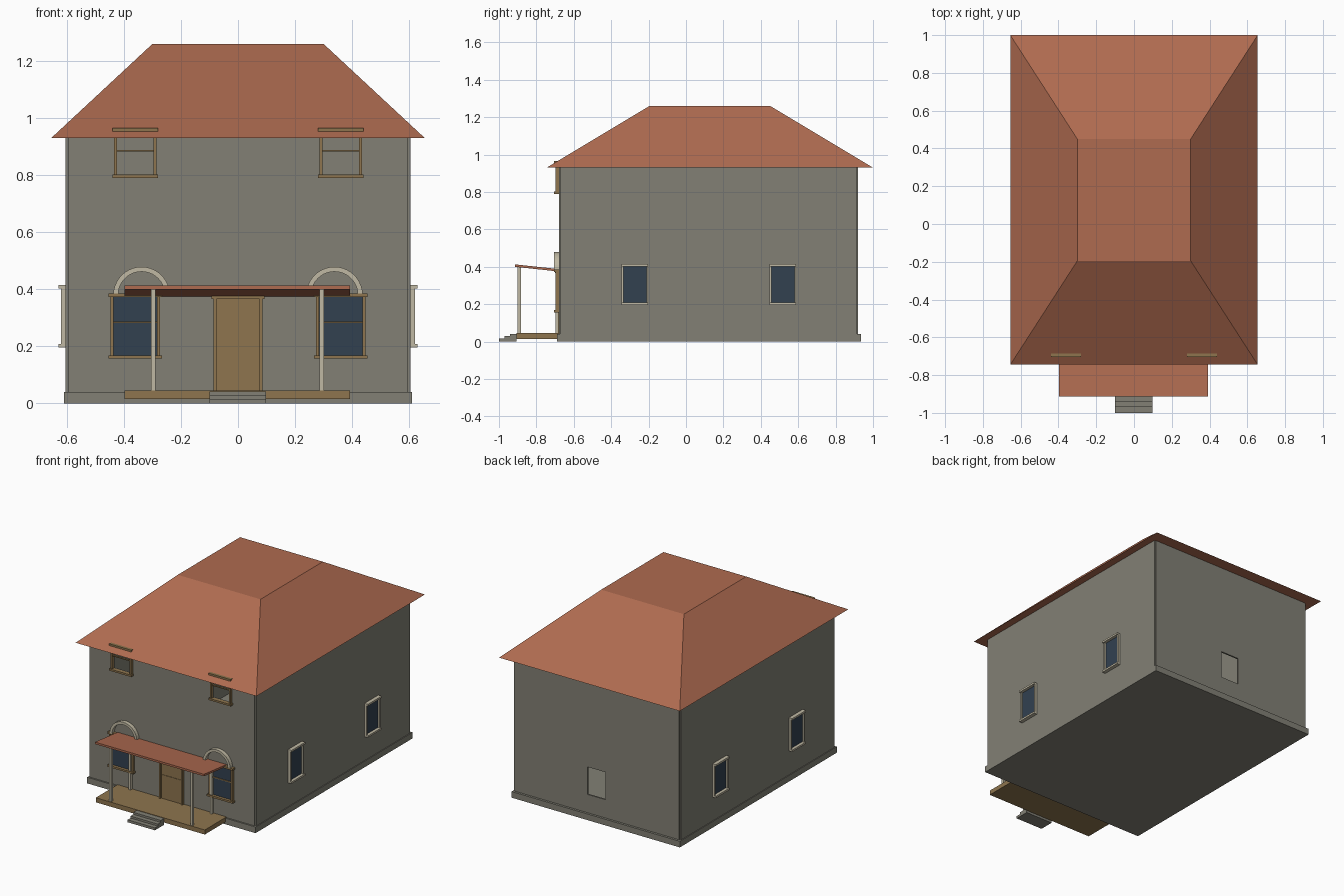
import bpy, bmesh, math
from mathutils import Vector

cube = bpy.data.objects.get("Cube")
if cube:
    bpy.data.objects.remove(cube, do_unlink=True)


def material(name, rgb):
    lin = [((c / 255 + 0.055) / 1.055) ** 2.4 for c in rgb] + [1]
    m = bpy.data.materials.new(name)
    m.use_nodes = True
    m.diffuse_color = lin
    m.node_tree.nodes["Principled BSDF"].inputs["Base Color"].default_value = lin
    return m


GREY = material("grey plaster", (130, 128, 117))
RED = material("terracotta roof", (175, 107, 80))
WOOD = material("brown wood", (142, 117, 78))
CREAM = material("cream trim", (192, 185, 163))
GLASS = material("dark blue glass", (50, 65, 80))


def finish(name, bm, mat):
    bmesh.ops.recalc_face_normals(bm, faces=bm.faces)
    me = bpy.data.meshes.new(name)
    bm.to_mesh(me)
    bm.free()
    me.materials.append(mat)
    ob = bpy.data.objects.new(name, me)
    bpy.context.collection.objects.link(ob)
    return ob


def box(name, mat, x, y, z):
    """Box from three (min, max) ranges."""
    bm = bmesh.new()
    bmesh.ops.create_cube(bm, size=1)
    for v in bm.verts:
        v.co = Vector([r[0] if c < 0 else r[1] for c, r in zip(v.co, (x, y, z))])
    return finish(name, bm, mat)


def span(centre, half):
    return (centre - half, centre + half)


def prism(name, mat, profile, axis, lo, hi):
    """Extrude a 2D outline along axis 0 (x) or 1 (y)."""
    bm = bmesh.new()
    place = (lambda a, b: (lo, a, b)) if axis == 0 else (lambda a, b: (a, lo, b))
    face = bm.faces.new([bm.verts.new(place(a, b)) for a, b in profile])
    move = Vector((0, 0, 0))
    move[axis] = hi - lo
    ext = bmesh.ops.extrude_face_region(bm, geom=[face])
    bmesh.ops.translate(bm, vec=move, verts=[g for g in ext["geom"] if isinstance(g, bmesh.types.BMVert)])
    return finish(name, bm, mat)


def cut(ob, x, y, z):
    """Cut a box-shaped opening."""
    cutter = box("cutter", GREY, x, y, z)
    cutter.hide_render = True
    mod = ob.modifiers.new("opening", "BOOLEAN")
    mod.operation = "DIFFERENCE"
    mod.solver = "EXACT"
    mod.object = cutter
    bpy.context.view_layer.objects.active = ob
    bpy.ops.object.modifier_apply(modifier=mod.name)
    bpy.data.objects.remove(cutter, do_unlink=True)


FRONT, BACK, EAVE = -0.68, 0.92, 0.93

# Hollow shell: plinth and four thin walls
box("plinth", GREY, (-0.61, 0.61), (-0.69, 0.935), (0, 0.04))
front_wall = box("front_wall", GREY, (-0.595, 0.595), (FRONT, FRONT + 0.01), (0.04, EAVE))
back_wall = box("back_wall", GREY, (-0.595, 0.595), (BACK - 0.01, BACK), (0.04, EAVE))
for s, side in ((1, "left"), (-1, "right")):
    box(side + "_wall", GREY, span(s * 0.6, 0.005), (FRONT + 0.006, BACK - 0.006), (0.04, EAVE))
    cut(front_wall, span(s * 0.36, 0.064), span(FRONT, 0.05), (0.8, 0.95))
cut(back_wall, span(0.005, 0.066), span(BACK, 0.05), (0.16, 0.34))

# Hipped roof with a flat top
bm = bmesh.new()
bmesh.ops.create_cube(bm, size=1)
for v in bm.verts:
    if v.co.z < 0:
        v.co = (math.copysign(0.655, v.co.x), -0.745 if v.co.y < 0 else 1.0, EAVE)
    else:
        v.co = (math.copysign(0.3, v.co.x), -0.195 if v.co.y < 0 else 0.45, 1.26)
finish("main_roof", bm, RED)


def front_window(name, cx, half, bottom, top, rail, overhang):
    """Wooden sash frame on the front wall."""
    depth = (FRONT - 0.018, FRONT)
    for s in (-1, 1):
        box(name + "_jamb", WOOD, span(cx + s * (half - 0.005), 0.005), depth, (bottom, top))
    for part, z in (("sill", bottom), ("lintel", top)):
        box(name + "_" + part, WOOD, span(cx, half + overhang), (FRONT - 0.025, FRONT), span(z, 0.006))
    box(name + "_rail", WOOD, span(cx, half - 0.01), (FRONT - 0.012, FRONT), span(rail, 0.003))


def arch(name, cx, cz, outer, inner):
    steps = 20
    ring = [(r, math.pi * i / steps) for r, order in ((outer, range(steps + 1)), (inner, range(steps, -1, -1)))
            for i in order]
    prism(name, CREAM, [(cx + r * math.cos(a), cz + r * math.sin(a)) for r, a in ring],
          1, FRONT - 0.025, FRONT)


# Front and side windows, mirrored
for s, side in ((1, "left"), (-1, "right")):
    front_window(side + "_lower_window", s * 0.36, 0.086, 0.163, 0.379, 0.285, 0.008)
    box(side + "_lower_glass", GLASS, span(s * 0.36, 0.077), (FRONT - 0.006, FRONT), (0.168, 0.375))
    arch(side + "_arch", s * 0.338, 0.38, 0.099, 0.082)
    front_window(side + "_upper_window", s * 0.36, 0.074, 0.796, 0.96, 0.886, 0.006)

    for cy in (-0.273, 0.518):
        name = side + "_side_window"
        wall = s * 0.605
        jamb_x = sorted((wall, s * 0.62))
        trim_x = sorted((wall, s * 0.629))
        for t in (-1, 1):
            box(name + "_jamb", CREAM, jamb_x, span(cy + t * 0.066, 0.005), (0.205, 0.41))
        for z in (0.202, 0.409):
            box(name + "_trim", CREAM, trim_x, span(cy, 0.071), span(z, 0.006))
        box(name + "_glass", GLASS, sorted((wall, s * 0.609)), span(cy, 0.062), (0.207, 0.404))

# Front door with frame and two raised panels
box("door", WOOD, (-0.075, 0.075), (FRONT - 0.006, FRONT), (0.045, 0.368))
for z in ((0.052, 0.202), (0.21, 0.36)):
    box("door_panel", WOOD, span(0, 0.068), (FRONT - 0.009, FRONT), z)
for s in (-1, 1):
    box("door_jamb", WOOD, span(s * 0.08, 0.005), (FRONT - 0.016, FRONT), (0.045, 0.37))
box("door_lintel", WOOD, span(0, 0.093), (FRONT - 0.02, FRONT), (0.367, 0.376))

# Porch deck, posts, sloping roof and steps
box("porch_deck", WOOD, (-0.397, 0.393), (-0.905, FRONT), (0.015, 0.045))
for x in (-0.297, 0.293):
    for y, top in ((-0.892, 0.4), (-0.69, 0.378)):
        box("porch_post", CREAM, span(x, 0.008), span(y, 0.009), (0.045, top))
prism("porch_roof", RED, [(-0.914, 0.4), (-0.914, 0.413), (FRONT, 0.388), (FRONT, 0.375)], 0, -0.397, 0.393)
for y, z in ((-1.0, (0, 0.016)), (-0.97, (0.016, 0.029)), (-0.94, (0.029, 0.042))):
    box("porch_step", GREY, (-0.1, 0.098), (y, -0.905), z)
